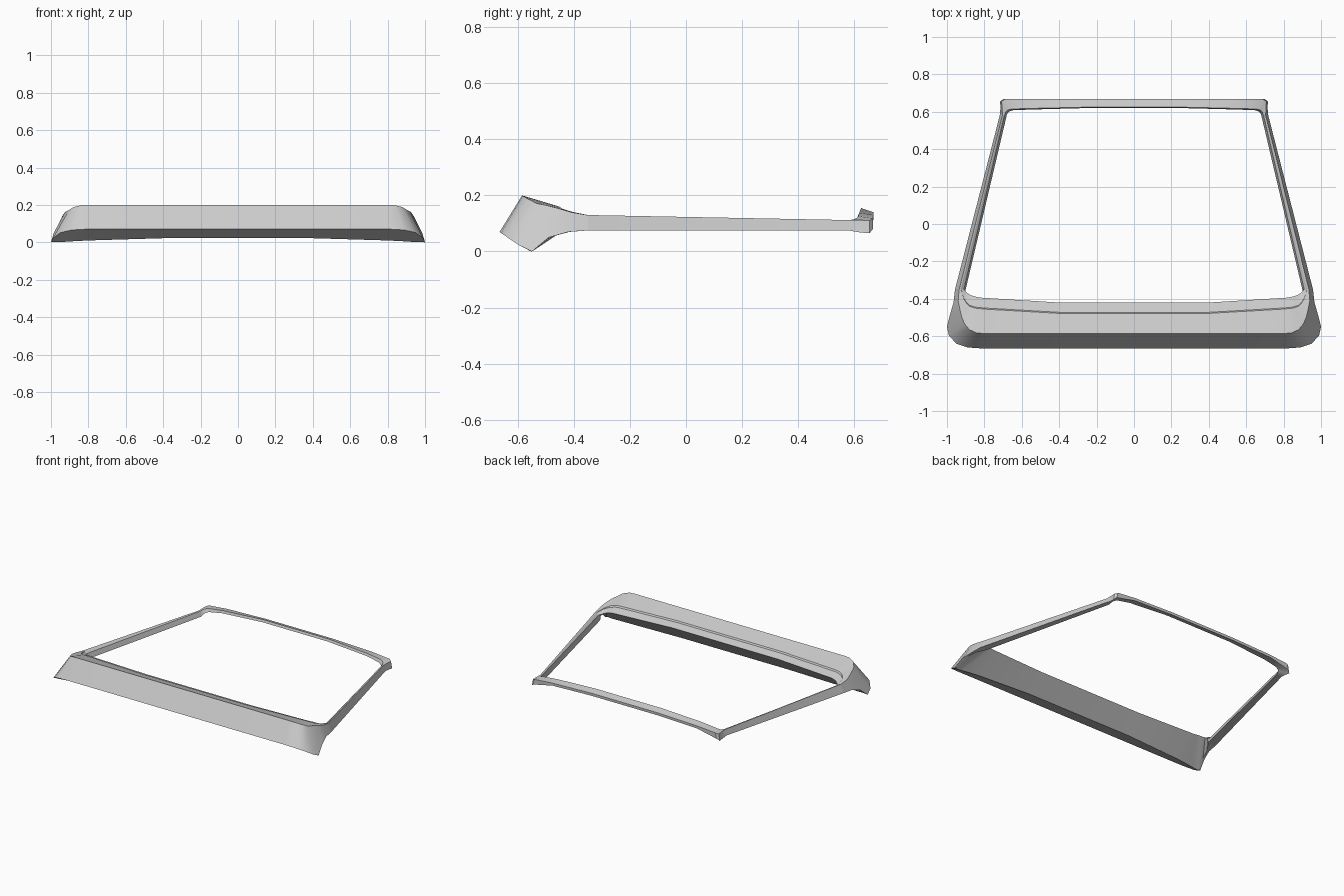
import bpy, bmesh, math
from mathutils import Vector

cube = bpy.data.objects.get("Cube")
if cube:
    bpy.data.objects.remove(cube, do_unlink=True)

paint = bpy.data.materials.new("light_grey_paint")
paint.use_nodes = True
colour = (0.6, 0.6, 0.6, 1)
paint.diffuse_color = colour
paint.node_tree.nodes["Principled BSDF"].inputs["Base Color"].default_value = colour


def mirrored(ring):
    return [Vector((-p.x, p.y, p.z)) for p in ring]


def skin(name, rings):
    """Skin a run of cross-sections into an open tube."""
    bm = bmesh.new()
    loops = [[bm.verts.new(p) for p in ring] for ring in rings]
    for a, b in zip(loops, loops[1:]):
        for i in range(len(a)):
            j = (i + 1) % len(a)
            bm.faces.new((a[i], a[j], b[j], b[i]))
    bmesh.ops.recalc_face_normals(bm, faces=bm.faces)
    mesh = bpy.data.meshes.new(name)
    bm.to_mesh(mesh)
    bm.free()
    mesh.materials.append(paint)
    obj = bpy.data.objects.new(name, mesh)
    bpy.context.collection.objects.link(obj)
    bpy.ops.object.select_all(action="DESELECT")
    obj.select_set(True)
    bpy.context.view_layer.objects.active = obj
    bpy.ops.object.shade_smooth_by_angle(angle=math.radians(32))
    return obj


def rings_from(*edges):
    return [[Vector(p) for p in ring] for ring in zip(*edges)]


# Spoiler: long edges running from near the middle round to the side pillar
nose = [(.4, -.665, .07), (.82, -.665, .07), (.89, -.66, .066),
        (.95, -.64, .052), (.99, -.595, .022), (1, -.55, 0),
        (.985, -.49, .05), (.965, -.42, .07), (.957, -.35, .075)]
ridge = [(.4, -.585, .2), (.8, -.585, .2), (.84, -.583, .198),
         (.88, -.565, .188), (.905, -.535, .172), (.92, -.5, .165),
         (.93, -.46, .155), (.94, -.41, .14), (.935, -.35, .13)]
step_top = [(.4, -.478, .162), (.8, -.455, .16), (.83, -.452, .16),
            (.85, -.45, .158), (.865, -.445, .155), (.88, -.44, .152),
            (.895, -.425, .147), (.91, -.4, .14), (.925, -.35, .128)]
lip = [(.4, -.42, .135), (.8, -.395, .13), (.82, -.394, .13),
       (.84, -.39, .13), (.86, -.385, .128), (.875, -.38, .125),
       (.89, -.37, .12), (.9, -.36, .115), (.91, -.35, .115)]
keel = [(.4, -.53, .022), (.8, -.54, .01), (.88, -.545, .006),
        (.94, -.55, .002), (.985, -.555, .001), (.99, -.545, .003),
        (.97, -.485, .052), (.945, -.415, .07), (.9, -.35, .08)]
# The shallow step fades out towards the pillar
step_low = [(x, y + .006 * f, z - .01 * f)
            for (x, y, z), f in zip(step_top, (1, 1, 1, 1, 1, 1, .8, .5, .2))]

left_spoiler = rings_from(nose, ridge, step_top, step_low, lip, keel)
skin("spoiler", [mirrored(r) for r in reversed(left_spoiler)] + left_spoiler)

# Pillars and rear rail: edges from the pillar end round to the middle
outer_low = [(.718, .58, .075), (.714, .62, .068), (.716, .655, .065),
             (.7, .667, .08), (.55, .668, .112), (.25, .668, .122)]
outer_top = [(.704, .58, .112), (.705, .62, .112), (.708, .655, .11),
             (.69, .667, .118), (.55, .669, .13), (.25, .669, .14)]
inner_top = [(.694, .575, .11), (.685, .6, .115), (.675, .61, .12),
             (.655, .615, .126), (.55, .618, .138), (.25, .625, .155)]
inner_low = [(.683, .57, .078), (.68, .585, .085), (.67, .6, .095),
             (.65, .608, .105), (.55, .612, .122), (.25, .62, .138)]


def between(factor):
    return [Vector(a).lerp(Vector(b), factor) for a, b in zip(outer_top, inner_top)]


left_frame = [left_spoiler[-1]] + rings_from(
    outer_low, outer_top, between(1 / 3), between(2 / 3), inner_top, inner_low)
skin("window_frame", left_frame + [mirrored(r) for r in reversed(left_frame)])
